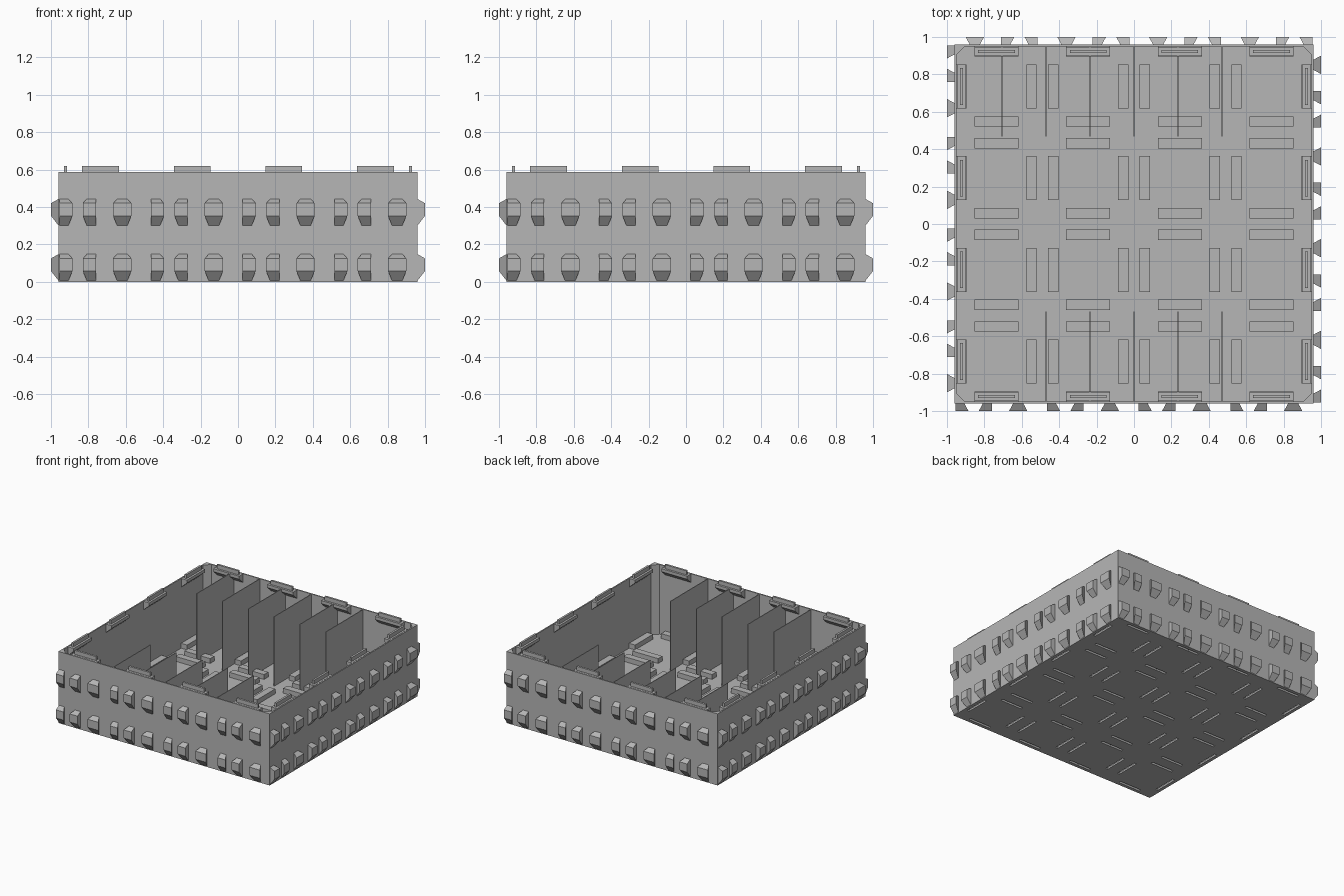
import bpy, bmesh
from math import pi
from mathutils import Matrix, Vector

if "Cube" in bpy.data.objects:
    bpy.data.objects.remove(bpy.data.objects["Cube"], do_unlink=True)

grey = bpy.data.materials.new("light grey plastic")
grey.use_nodes = True
tone = (0.47, 0.47, 0.47, 1)
grey.diffuse_color = tone
grey.node_tree.nodes["Principled BSDF"].inputs["Base Color"].default_value = tone

HALF, TOP, WALL, FLOOR = 0.96, 0.588, 0.015, 0.015
INNER = HALF - WALL
PITCH = 0.49
CELLS = [PITCH * (i - 1.5) for i in range(4)]
OFFSET = 0.0575                      # socket centre from a cell border


def finish(name, bm):
    bmesh.ops.recalc_face_normals(bm, faces=bm.faces)
    mesh = bpy.data.meshes.new(name)
    bm.to_mesh(mesh)
    bm.free()
    mesh.materials.append(grey)
    obj = bpy.data.objects.new(name, mesh)
    bpy.context.scene.collection.objects.link(obj)
    return obj


def loft(bm, low, high):
    """Solid between two four-cornered loops; returns its faces."""
    a = [bm.verts.new(p) for p in low]
    b = [bm.verts.new(p) for p in high]
    faces = [bm.faces.new(a[::-1]), bm.faces.new(b)]
    for i in range(4):
        j = (i + 1) % 4
        faces.append(bm.faces.new((a[i], a[j], b[j], b[i])))
    return faces


def box(bm, x0, x1, y0, y1, z0, z1):
    loop = [(x0, y0), (x1, y0), (x1, y1), (x0, y1)]
    return loft(bm, [(x, y, z0) for x, y in loop], [(x, y, z1) for x, y in loop])


def four_sides(bm):
    """Repeat the front side's geometry around the tray."""
    source = list(bm.verts) + list(bm.edges) + list(bm.faces)
    for k in range(1, 4):
        new = bmesh.ops.duplicate(bm, geom=source)["geom"]
        verts = [v for v in new if isinstance(v, bmesh.types.BMVert)]
        bmesh.ops.rotate(bm, verts=verts, cent=(0, 0, 0),
                         matrix=Matrix.Rotation(k * pi / 2, 3, 'Z'))


# Tray: a block hollowed from the top, with chamfered inside corners
bm = bmesh.new()
top = box(bm, -HALF, HALF, -HALF, HALF, 0, TOP)[1]
bmesh.ops.recalc_face_normals(bm, faces=bm.faces)
bmesh.ops.inset_individual(bm, faces=[top], thickness=WALL)
well = bmesh.ops.extrude_discrete_faces(bm, faces=[top])["faces"][0]
bmesh.ops.translate(bm, verts=well.verts, vec=(0, 0, FLOOR - TOP))
posts = [e for e in bm.edges
         if abs(e.verts[0].co.z - e.verts[1].co.z) > 0.1
         and abs(e.verts[0].co.x) < INNER + 0.005]
bmesh.ops.bevel(bm, geom=posts, offset=0.045, segments=1, affect='EDGES')
tray = finish("tray", bm)

# Socket places: two along each inner cell border, one along each outer border
rows = [b + s * OFFSET for b in (-PITCH, 0, PITCH) for s in (-1, 1)]
rows += [-2 * PITCH + OFFSET, 2 * PITCH - OFFSET]
places = [(c, r, 0.1175, 0.0275) for c in CELLS for r in rows]
places += [(r, c, 0.0275, 0.1175) for c in CELLS for r in rows]
RIM = 0.0175

# Slots cut through the floor
bm = bmesh.new()
for x, y, a, b in places:
    a, b = a - RIM, b - RIM
    box(bm, x - a, x + a, y - b, y + b, -0.02, FLOOR + 0.02)
cutter = finish("slot_cutter", bm)
cutter.hide_render = True
cut = tray.modifiers.new("slots", 'BOOLEAN')
cut.object = cutter
cut.operation = 'DIFFERENCE'
cut.solver = 'EXACT'
bpy.context.view_layer.objects.active = tray
bpy.ops.object.modifier_apply(modifier=cut.name)
bpy.data.objects.remove(cutter, do_unlink=True)

# Hollow socket caps above the slots
bm = bmesh.new()
for x, y, a, b in places:
    bottom = box(bm, x - a, x + a, y - b, y + b, FLOOR, 0.055)[0]
    bmesh.ops.inset_individual(bm, faces=[bottom], thickness=RIM)
    pocket = bmesh.ops.extrude_discrete_faces(bm, faces=[bottom])["faces"][0]
    bmesh.ops.translate(bm, verts=pocket.verts, vec=(0, 0, 0.025))
finish("socket_caps", bm)

# Thin dividers standing against the back and front walls
bm = bmesh.new()
RIB = 0.235
for side, first in ((1, -3), (-1, -2)):
    for i in range(first, 3):
        y0, y1 = sorted((side * 0.468, side * (INNER + 0.005)))
        box(bm, i * RIB - 0.003, i * RIB + 0.003, y0, y1, FLOOR - 0.005, TOP - 0.002)
finish("dividers", bm)

# Rim ledges with sloped undersides
bm = bmesh.new()
for c in CELLS:
    ends = []
    for x in (c - 0.1175, c + 0.1175):
        ends.append([(x, -INNER - 0.002, TOP), (x, -0.897, TOP),
                     (x, -0.897, TOP - 0.025), (x, -INNER - 0.002, TOP - 0.07)])
    loft(bm, *ends)
four_sides(bm)
finish("rim_ledges", bm)

# Stacking tabs on the ledges
bm = bmesh.new()
for c in CELLS:
    box(bm, c - 0.098, c + 0.098, -0.931, -0.914, TOP - 0.005, 0.62)
four_sides(bm)
finish("stacking_tabs", bm)

# Dovetail studs: a pair of half studs and one full stud per cell, in two rows
bm = bmesh.new()
CUT = 0.022


def stud(x0, x1, left, right, z):
    def loop(a, b, y, low, high):
        return [(a, y, z + low), (b, y, z + low), (b, y, z + high), (a, y, z + high)]
    loft(bm, loop(x0 + left, x1 - right, -HALF + 0.001, 0.005, 0.148),
         loop(x0, x1, -1, 0.058, 0.125))


for z in (0, 0.295):
    for c in CELLS:
        stud(c - 0.22, c - 0.15, 0, CUT, z)
        stud(c - 0.095, c - 0.024, CUT, 0, z)
        stud(c + 0.067, c + 0.165, CUT, CUT, z)
four_sides(bm)
finish("dovetail_studs", bm)
